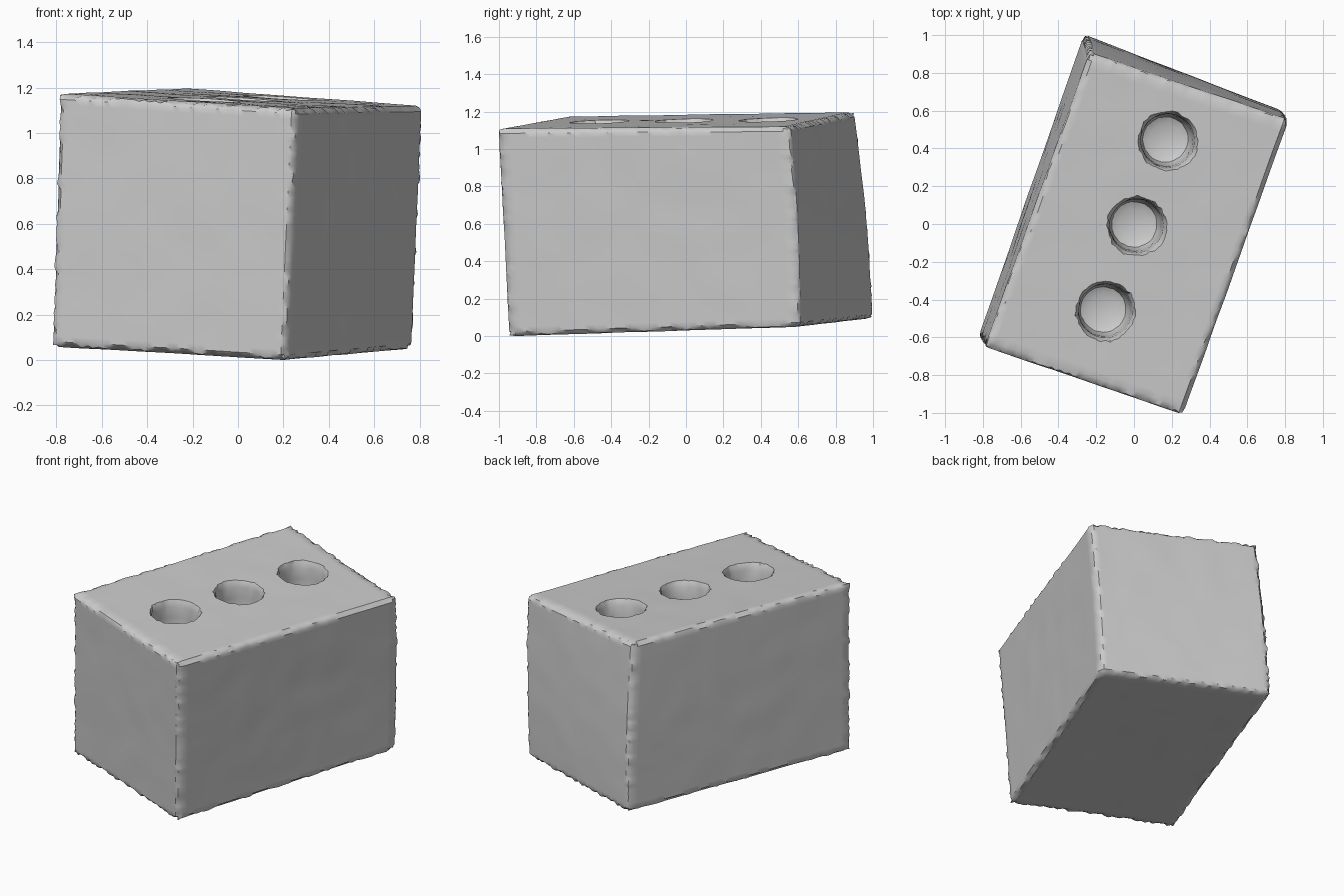
import bpy, bmesh, math, random
from mathutils import Vector, noise

random.seed(4)
cube = bpy.data.objects.get("Cube")
if cube:
    bpy.data.objects.remove(cube, do_unlink=True)

clay = bpy.data.materials.new("pale grey clay")
clay.use_nodes = True
GREY = (0.6, 0.6, 0.6, 1)
clay.diffuse_color = GREY
clay.node_tree.nodes["Principled BSDF"].inputs["Base Color"].default_value = GREY

# Bottom and top corner of each upright edge, keyed by side
CORNERS = {
    (-1, -1): (Vector((-0.825, -0.60, 0.055)), Vector((-0.79, -0.65, 1.17))),
    (1, -1): (Vector((0.21, -0.95, -0.005)), Vector((0.26, -1.01, 1.105))),
    (1, 1): (Vector((0.775, 0.60, 0.045)), Vector((0.82, 0.55, 1.115))),
    (-1, 1): (Vector((-0.265, 1.005, 0.09)), Vector((-0.235, 0.905, 1.195))),
}


def block_point(u, v, w):
    """Map a point of the cube from -1 to 1 into the leaning block."""
    p = Vector()
    for (su, sv), (low, high) in CORNERS.items():
        p += (1 + su * u) * (1 + sv * v) / 4 * low.lerp(high, (w + 1) / 2)
    p.y += 0.015 * (1 - w * w) * (1 + v) / 2
    return p


def make_object(name, bm):
    mesh = bpy.data.meshes.new(name)
    bm.to_mesh(mesh)
    bm.free()
    obj = bpy.data.objects.new(name, mesh)
    bpy.context.collection.objects.link(obj)
    mesh.materials.append(clay)
    return obj


# Block body with chipped edges and slightly uneven faces
bm = bmesh.new()
bmesh.ops.create_cube(bm, size=2)
bmesh.ops.subdivide_edges(bm, edges=bm.edges[:], cuts=44, use_grid_fill=True)
middle = block_point(0, 0, 0)
for vert in bm.verts:
    c = vert.co.copy()
    p = block_point(*c)
    on_sides = [i for i in range(3) if abs(c[i]) > 0.999]
    if len(on_sides) > 1:
        chip = random.uniform(0.004, 0.016)
        for i in on_sides:
            inward = c.copy()
            inward[i] = 0
            p += (block_point(*inward) - p).normalized() * chip
    else:
        p += (p - middle).normalized() * 0.003 * noise.noise(p * 5)
    vert.co = p
lowest = min(vert.co.z for vert in bm.verts)
bmesh.ops.translate(bm, verts=bm.verts[:], vec=(0, 0, -lowest))
block = make_object("block", bm)

# Three round blind holes with worn rims, as one cutter
PROFILE = [(0.18, 0.06), (0.152, 0.0), (0.142, -0.03), (0.138, -0.1),
           (0.135, -0.19), (0.12, -0.235), (0.08, -0.255)]
SEGMENTS = 40
up = Vector((0.056, -0.033, 1)).normalized()
tilt = Vector((0, 0, 1)).rotation_difference(up)
bm = bmesh.new()
for centre in (Vector((0.18, 0.44, 1.142)), Vector((0.015, -0.01, 1.138)),
               Vector((-0.15, -0.46, 1.133))):
    rings = []
    for radius, depth in PROFILE:
        ring = []
        for s in range(SEGMENTS):
            a = math.tau * s / SEGMENTS
            wear = 0.008 if depth > -0.02 else 0.002
            r = radius + random.uniform(-wear, wear)
            ring.append(bm.verts.new(centre + tilt @ Vector((r * math.cos(a), r * math.sin(a), depth))))
        rings.append(ring)
    bm.faces.new(rings[0])
    bm.faces.new(rings[-1][::-1])
    for upper, lower in zip(rings, rings[1:]):
        for s in range(SEGMENTS):
            t = (s + 1) % SEGMENTS
            bm.faces.new((upper[s], lower[s], lower[t], upper[t]))
bmesh.ops.recalc_face_normals(bm, faces=bm.faces[:])
cutter = make_object("hole_cutter", bm)
cutter.hide_render = True

# Cut the holes, then smooth everything except the chipped edges
cut = block.modifiers.new("holes", "BOOLEAN")
cut.operation = "DIFFERENCE"
cut.solver = "EXACT"
cut.object = cutter
for obj in bpy.context.selected_objects:
    obj.select_set(False)
bpy.context.view_layer.objects.active = block
block.select_set(True)
bpy.ops.object.modifier_apply(modifier=cut.name)
bpy.data.objects.remove(cutter, do_unlink=True)
bpy.ops.object.shade_smooth_by_angle(angle=math.radians(35))
